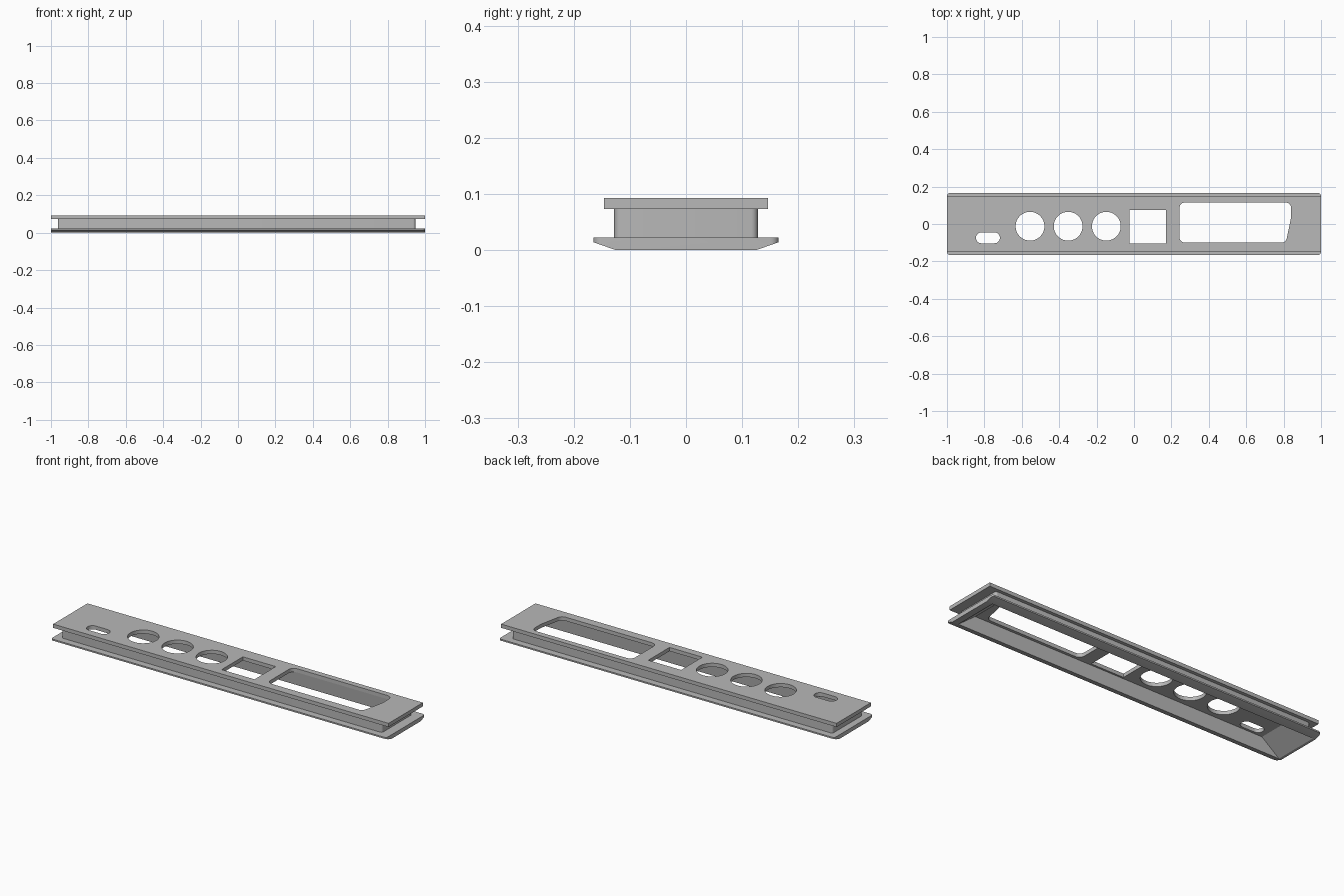
import bpy, bmesh, math
from mathutils import Vector, Matrix

cube = bpy.data.objects.get("Cube")
if cube:
    bpy.data.objects.remove(cube, do_unlink=True)

GREY = (0.48, 0.48, 0.48, 1)
grey = bpy.data.materials.new("grey_plastic")
grey.use_nodes = True
grey.diffuse_color = GREY
grey.node_tree.nodes["Principled BSDF"].inputs["Base Color"].default_value = GREY


def rounded(points, r, steps=6):
    """Round every corner of a counter-clockwise convex outline."""
    out = []
    pts = [Vector(p) for p in points]
    for i, p in enumerate(pts):
        a = (pts[i - 1] - p).normalized()
        b = (pts[(i + 1) % len(pts)] - p).normalized()
        half = a.angle(b) / 2
        centre = p + (a + b).normalized() * (r / math.sin(half))
        arm = p + a * (r / math.tan(half)) - centre
        turn = math.pi - 2 * half
        for k in range(steps + 1):
            out.append(centre + Matrix.Rotation(turn * k / steps, 2) @ arm)
    return out


def box_outline(x0, x1, y0, y1):
    return [(x0, y0), (x1, y0), (x1, y1), (x0, y1)]


def loft(name, lower, upper):
    """Closed solid between two matching 3D loops."""
    bm = bmesh.new()
    lo = [bm.verts.new(p) for p in lower]
    hi = [bm.verts.new(p) for p in upper]
    bm.faces.new(lo[::-1])
    bm.faces.new(hi)
    for i in range(len(lo)):
        j = (i + 1) % len(lo)
        bm.faces.new((lo[i], lo[j], hi[j], hi[i]))
    bmesh.ops.remove_doubles(bm, verts=bm.verts, dist=1e-5)
    bmesh.ops.recalc_face_normals(bm, faces=bm.faces)
    mesh = bpy.data.meshes.new(name)
    bm.to_mesh(mesh)
    bm.free()
    mesh.materials.append(grey)
    obj = bpy.data.objects.new(name, mesh)
    bpy.context.collection.objects.link(obj)
    return obj


def prism(name, outline, z0, z1):
    return loft(name, [(x, y, z0) for x, y in outline], [(x, y, z1) for x, y in outline])


def combine(obj, cutter, operation="DIFFERENCE"):
    mod = obj.modifiers.new("cut", "BOOLEAN")
    mod.operation = operation
    mod.solver = "EXACT"
    mod.object = cutter
    bpy.context.view_layer.objects.active = obj
    bpy.ops.object.modifier_apply(modifier=mod.name)
    bpy.data.objects.remove(cutter, do_unlink=True)


FLANGE_TOP, PLATE_BASE, PLATE_TOP = 0.022, 0.073, 0.093


def cavity():
    """Tapered hollow, extended a little past both ends."""
    def loop(z):
        t = z / PLATE_BASE
        y = 0.123 - 0.008 * t
        return [(x, yy, z) for x, yy in
                box_outline(-0.985 + 0.11 * t, 0.965 - 0.095 * t, -y, y)]
    return loft("cavity_cutter", loop(-0.01), loop(0.085))


# Top plate with its openings
plate = prism("top_plate", box_outline(-1, 1, -0.146, 0.146), PLATE_BASE, PLATE_TOP)
openings = [rounded(box_outline(-0.845, -0.717, -0.103, -0.045), 0.0289, 10),
            box_outline(-0.024, 0.172, -0.105, 0.076),
            rounded([(0.243, -0.1), (0.812, -0.1), (0.84, 0.035),
                     (0.84, 0.115), (0.243, 0.115)], 0.03)]
for cx in (-0.556, -0.352, -0.148):
    r = 0.077
    openings.append(rounded(box_outline(cx - r, cx + r, -0.012 - r, -0.012 + r), r, 12))
for outline in openings:
    combine(plate, prism("opening_cutter", outline, 0.05, 0.12))

# Recessed wall between plate and flange
wall = prism("recessed_wall", rounded(box_outline(-0.963, 0.948, -0.128, 0.128), 0.012),
             FLANGE_TOP, PLATE_BASE)
combine(wall, cavity())

# Bottom flange with chamfered long sides and rounded corners
section = [(-0.125, 0), (0.125, 0), (0.165, 0.014), (0.165, FLANGE_TOP),
           (-0.165, FLANGE_TOP), (-0.165, 0.014)]
flange = loft("bottom_flange", [(-1.02, y, z) for y, z in section],
              [(1.02, y, z) for y, z in section])
combine(flange, prism("corner_cutter", rounded(box_outline(-1, 1, -0.165, 0.165), 0.015),
                      -0.05, 0.05), "INTERSECT")
combine(flange, cavity())

# Smooth rounded corners, keep hard edges
bpy.ops.object.select_all(action="DESELECT")
for obj in (plate, wall, flange):
    obj.select_set(True)
bpy.context.view_layer.objects.active = plate
bpy.ops.object.shade_smooth_by_angle(angle=math.radians(25))
